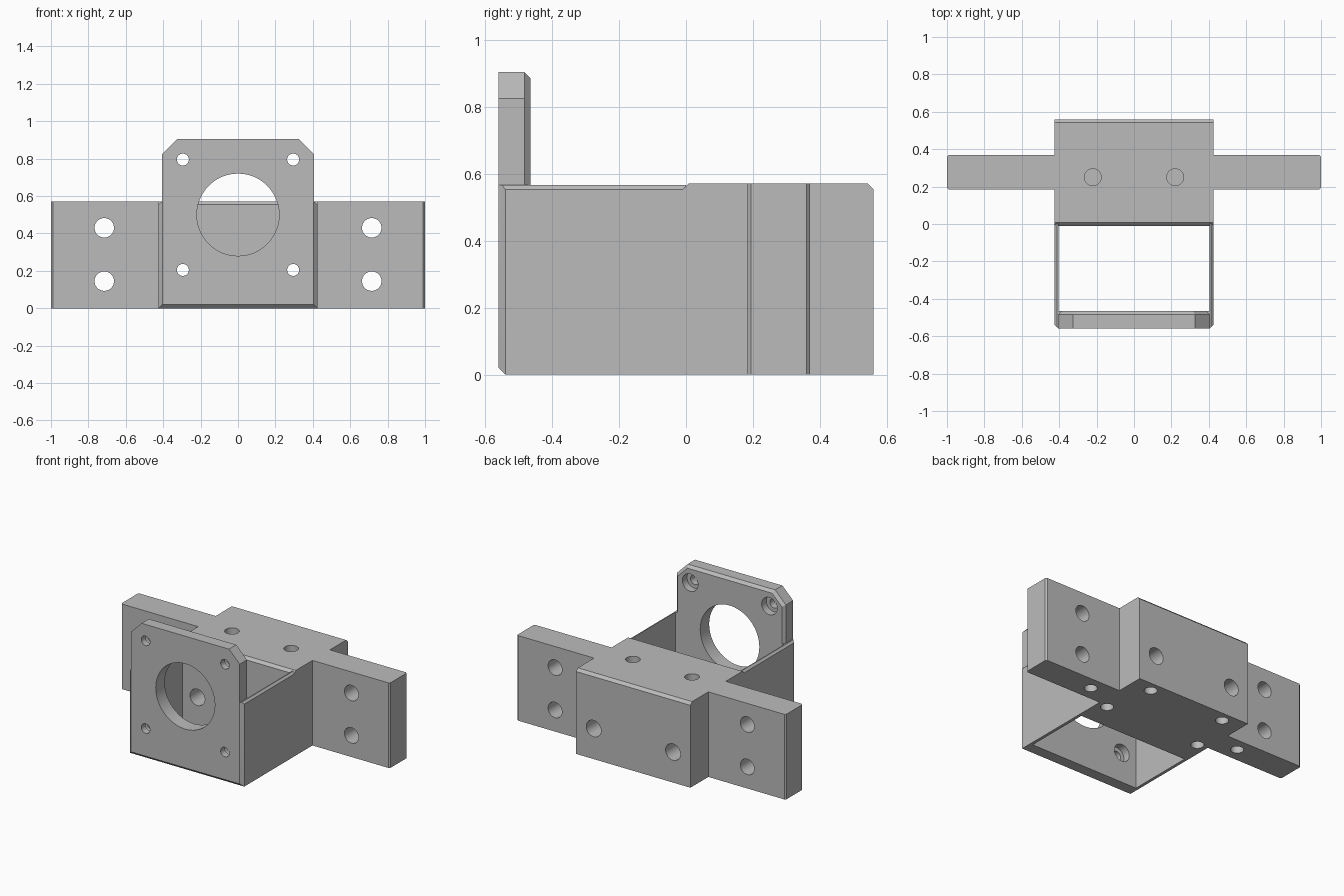
import bpy, bmesh, math
from mathutils import Vector, Matrix

cube = bpy.data.objects.get("Cube")
if cube:
    bpy.data.objects.remove(cube, do_unlink=True)

grey = bpy.data.materials.new("plain grey")
grey.use_nodes = True
grey.diffuse_color = (0.5, 0.5, 0.5, 1)
grey.node_tree.nodes["Principled BSDF"].inputs["Base Color"].default_value = (0.5, 0.5, 0.5, 1)


def add_object(name, bm):
    bmesh.ops.recalc_face_normals(bm, faces=bm.faces)
    mesh = bpy.data.meshes.new(name)
    bm.to_mesh(mesh)
    bm.free()
    mesh.materials.append(grey)
    obj = bpy.data.objects.new(name, mesh)
    bpy.context.collection.objects.link(obj)
    return obj


def hull(name, points):
    """Convex solid around a few corner points."""
    bm = bmesh.new()
    verts = [bm.verts.new(p) for p in points]
    bmesh.ops.convex_hull(bm, input=verts)
    loose = [v for v in bm.verts if not v.link_faces]
    bmesh.ops.delete(bm, geom=loose, context="VERTS")
    bmesh.ops.dissolve_limit(bm, angle_limit=0.01, verts=bm.verts, edges=bm.edges)
    return add_object(name, bm)


def drill(obj, start, end, radius):
    """Cut a round hole between two points."""
    a, b = Vector(start), Vector(end)
    axis = b - a
    bm = bmesh.new()
    place = Matrix.Translation((a + b) / 2) @ axis.to_track_quat("Z", "Y").to_matrix().to_4x4()
    bmesh.ops.create_cone(bm, cap_ends=True, segments=48, radius1=radius, radius2=radius,
                          depth=axis.length, matrix=place)
    cutter = add_object("hole_cutter", bm)
    cutter.hide_render = True
    mod = obj.modifiers.new("hole", "BOOLEAN")
    mod.operation, mod.solver, mod.object = "DIFFERENCE", "EXACT", cutter
    bpy.context.view_layer.objects.active = obj
    bpy.ops.object.modifier_apply(modifier=mod.name)
    bpy.data.objects.remove(cutter, do_unlink=True)


TOP = 0.572     # height of block and wings
HALF = 0.425    # half width of the block
INNER = 0.405   # half width of the motor plate
FRONT, BACK = -0.56, -0.465   # faces of the motor plate
C = 0.018       # chamfer size
parts = []

# Central block with chamfered top edges
profile = [(-0.01, 0), (0.56, 0), (0.56, TOP - C), (0.56 - C, TOP), (0.008, TOP), (-0.01, TOP - C)]
block = hull("central_block", [(x, y, z) for x in (-HALF, HALF) for y, z in profile])
parts.append(block)
for s in (-1, 1):
    drill(block, (s * 0.295, -0.1, 0.205), (s * 0.295, 0.7, 0.205), 0.055)
    drill(block, (s * 0.22, 0.25, TOP - 0.25), (s * 0.22, 0.25, 0.7), 0.045)
    for x, y in ((0.355, 0.17), (0.28, 0.49)):
        drill(block, (s * x, y, -0.1), (s * x, y, 0.13), 0.04)

# Mounting wings with through holes
for s, side in ((1, "left"), (-1, "right")):
    plan = [(HALF - 0.02, 0.184), (0.99, 0.184), (1, 0.194),
            (1, 0.36), (0.99, 0.37), (HALF - 0.02, 0.37)]
    wing = hull(side + "_wing", [(s * x, y, z) for x, y in plan for z in (0, TOP)])
    for z in (0.145, 0.43):
        drill(wing, (s * 0.715, 0, z), (s * 0.715, 0.6, z), 0.052)
    drill(wing, (s * 0.575, 0.28, -0.1), (s * 0.575, 0.28, 0.13), 0.04)
    parts.append(wing)

    # Thin side wall, chamfered at the front and along its top edge
    wall = [(INNER, FRONT, 0.02), (INNER, FRONT + 0.02, 0), (HALF, FRONT + 0.02, 0),
            (HALF, 0, 0), (INNER, 0, 0),
            (INNER, FRONT, TOP - C), (HALF, FRONT + 0.02, TOP - C), (HALF, 0, TOP - C),
            (INNER, FRONT, 0.567), (0.412, FRONT + 0.01, 0.567), (0.412, 0, 0.567), (INNER, 0, 0.567)]
    parts.append(hull(side + "_wall", [(s * x, y, z) for x, y, z in wall]))

    # Inner corner between wall and plate
    corner = [(INNER, BACK - C), (INNER - C, BACK), (INNER, BACK)]
    parts.append(hull(side + "_corner", [(s * x, y, z) for x, y in corner for z in (0, 0.567)]))


def plate_outline(y, low, inset):
    w, h, cut = INNER - inset, 0.905 - inset, 0.08 - inset * 0.41
    return [(s * x, y, z) for s in (-1, 1)
            for x, z in ((w, low), (w, h - cut), (w - cut, h))]


# Motor plate with clipped corners
plate = hull("motor_plate", plate_outline(FRONT, 0.02, 0) + plate_outline(FRONT + 0.02, 0, 0)
             + plate_outline(BACK - C, 0, 0) + plate_outline(BACK, 0, C))
parts.append(plate)
drill(plate, (0, -0.7, 0.5), (0, -0.3, 0.5), 0.22)
for x in (-0.295, 0.295):
    for z in (0.205, 0.795):
        drill(plate, (x, -0.7, z), (x, -0.3, z), 0.032)
        drill(plate, (x, BACK - 0.05, z), (x, -0.3, z), 0.058)

# Smooth the hole walls, keep edges sharp
bpy.ops.object.select_all(action="DESELECT")
for part in parts:
    part.select_set(True)
bpy.context.view_layer.objects.active = block
bpy.ops.object.shade_smooth_by_angle(angle=math.radians(30))
